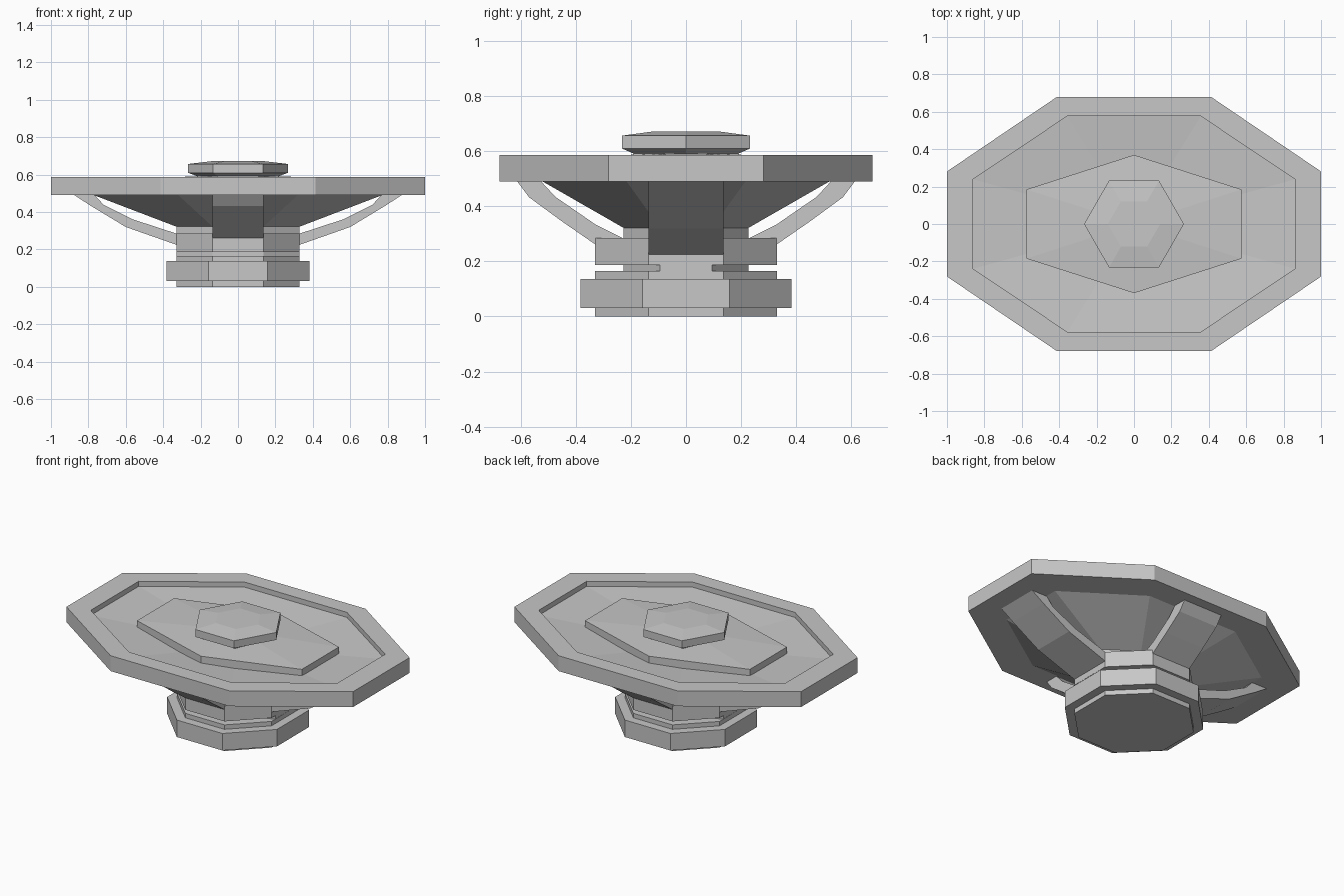
import bpy
import bmesh
from math import cos, sin, pi

cube = bpy.data.objects.get("Cube")
if cube:
    bpy.data.objects.remove(cube, do_unlink=True)

# Single grey material
grey = bpy.data.materials.new("plain grey")
grey.use_nodes = True
COLOUR = (0.57, 0.57, 0.57, 1)
grey.diffuse_color = COLOUR
grey.node_tree.nodes["Principled BSDF"].inputs["Base Color"].default_value = COLOUR


def finish(name, bm):
    bmesh.ops.recalc_face_normals(bm, faces=bm.faces)
    mesh = bpy.data.meshes.new(name)
    bm.to_mesh(mesh)
    bm.free()
    mesh.materials.append(grey)
    obj = bpy.data.objects.new(name, mesh)
    bpy.context.collection.objects.link(obj)
    return obj


def loft(name, sides, rings, flat=True):
    """Stack polygon rings (half width x, half width y, z); flat puts flats on the axes."""
    start = pi / sides if flat else 0
    grow = 1 / cos(pi / sides) if flat else 1
    bm = bmesh.new()
    loops = []
    for rx, ry, z in rings:
        angles = [start + 2 * pi * i / sides for i in range(sides)]
        loops.append([bm.verts.new((rx * grow * cos(a), ry * grow * sin(a), z)) for a in angles])
    for low, high in zip(loops, loops[1:]):
        for i in range(sides):
            j = (i + 1) % sides
            bm.faces.new((low[i], low[j], high[j], high[i]))
    bm.faces.new(loops[0][::-1])
    bm.faces.new(loops[-1])
    return finish(name, bm)


def strut(name, profile, along_y, side):
    """Bent flat bar: a radial profile extruded across its width."""
    half = 0.137
    bm = bmesh.new()
    ends = []
    for w in (-half, half):
        ends.append([bm.verts.new((w, side * r, z) if along_y else (side * r, w, z))
                     for r, z in profile])
    n = len(profile)
    for i in range(n):
        j = (i + 1) % n
        bm.faces.new((ends[0][i], ends[0][j], ends[1][j], ends[1][i]))
    bm.faces.new(ends[0])
    bm.faces.new(ends[1])
    return finish(name, bm)


# Stepped octagonal base
loft("base", 8, [(0.33, 0.33, 0), (0.33, 0.33, 0.03), (0.383, 0.383, 0.03),
                 (0.383, 0.383, 0.137), (0.33, 0.33, 0.137), (0.33, 0.33, 0.165)])
# Oval neck with a collar around it
loft("neck", 8, [(0.329, 0.227, 0.16), (0.329, 0.227, 0.33)])
loft("collar", 8, [(0.33, 0.33, 0.187), (0.33, 0.33, 0.285)])

# Oval dish: flared underside, thick rim, shallow concave floor
loft("dish", 8, [(0.33, 0.227, 0.322), (0.77, 0.52, 0.49), (1, 0.678, 0.49),
                 (1, 0.678, 0.587), (0.86, 0.577, 0.587), (0.86, 0.577, 0.555),
                 (0.2, 0.134, 0.51)])

# Raised hexagonal plate and cap
loft("centre_plate", 6, [(0.575, 0.32, 0.5), (0.575, 0.32, 0.577), (0.2, 0.111, 0.592)])
bpy.data.objects["centre_plate"].data.update()
loft("cap", 6, [(0.22, 0.22, 0.58), (0.22, 0.22, 0.592), (0.267, 0.268, 0.61),
                (0.267, 0.268, 0.657), (0.14, 0.14, 0.672)], flat=False)

# Four bent struts from collar to rim
side_profile = [(0.3, 0.225), (0.33, 0.225), (0.6, 0.32), (0.79, 0.435), (0.89, 0.5),
                (0.775, 0.5), (0.72, 0.44), (0.56, 0.36), (0.33, 0.285), (0.3, 0.285)]
end_profile = [(0.2, 0.2), (0.33, 0.262), (0.45, 0.345), (0.57, 0.433), (0.62, 0.5),
               (0.535, 0.5), (0.475, 0.435), (0.33, 0.335), (0.23, 0.285), (0.2, 0.28)]
for sign, x_name, y_name in ((1, "left", "back"), (-1, "right", "front")):
    strut(x_name + "_strut", side_profile, False, sign)
    strut(y_name + "_strut", end_profile, True, sign)
